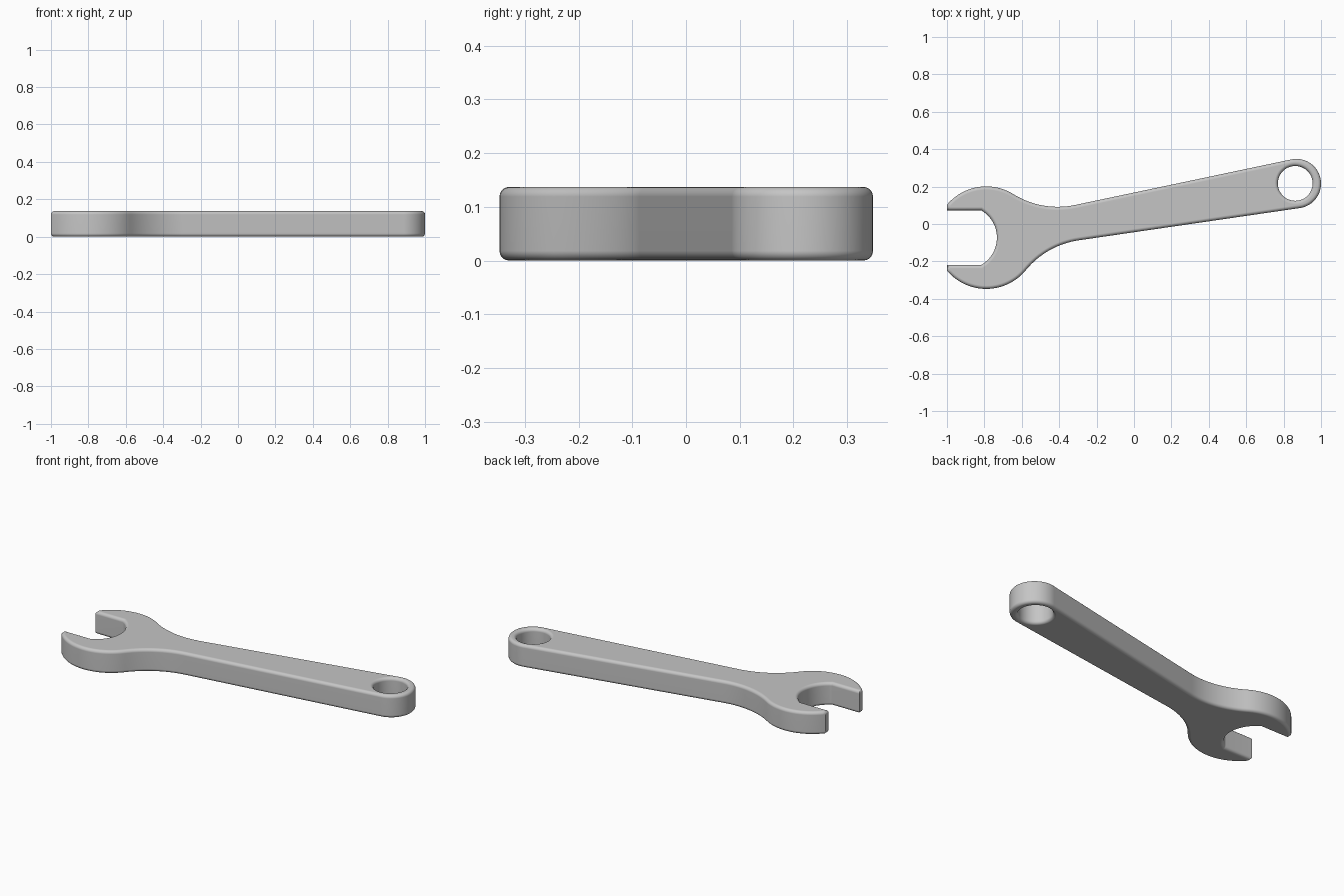
import bpy, bmesh
from math import sin, cos, pi, tau, sqrt, atan2, radians
from mathutils import Vector

if "Cube" in bpy.data.objects:
    bpy.data.objects.remove(bpy.data.objects["Cube"], do_unlink=True)

THICK, ROUND, FILLET = 0.137, 0.018, 0.45
HEAD, HEAD_R = Vector((-0.79, -0.073)), 0.274
JAW, JAW_R = Vector((-0.902, -0.073)), 0.169
EYE, EYE_R = Vector((0.868, 0.216)), 0.132
HOLE, HOLE_R = Vector((0.862, 0.217)), 0.093
HOLE_N = 48


def polar(a):
    return Vector((cos(a), sin(a)))


def angle(v):
    return atan2(v.y, v.x)


def arc(centre, r, a0, a1, n, ccw=True):
    sweep = (a1 - a0) % tau if ccw else -((a0 - a1) % tau)
    return [centre + r * polar(a0 + sweep * i / n) for i in range(n + 1)]


def fillet_centre(normal, along):
    """Centre of the arc touching both the head circle and a handle edge."""
    edge = EYE + EYE_R * normal
    d = (HEAD - edge).dot(normal)
    reach = sqrt((HEAD_R + FILLET) ** 2 - (FILLET - d) ** 2)
    return HEAD + along * reach + normal * (FILLET - d)


def inset(loop, d):
    """Move a closed loop to its left by d, with mitred corners."""
    out = []
    for i, p in enumerate(loop):
        a = (p - loop[i - 1]).normalized()
        b = (loop[(i + 1) % len(loop)] - p).normalized()
        na, nb = Vector((-a.y, a.x)), Vector((-b.y, b.x))
        out.append(p + (na + nb) * d / (1 + na.dot(nb)))
    return out


# Outline: lower jaw, handle, eye, upper jaw, then back round the mouth
low, high = radians(8.3), radians(11.9)
n_low, n_high = polar(low - pi / 2), polar(high + pi / 2)
f_low = fillet_centre(n_low, polar(low))
f_high = fillet_centre(n_high, polar(high))
half = sqrt(HEAD_R ** 2 - (HEAD.x + 1) ** 2)
tip = Vector((-1 - HEAD.x, half))
outline = arc(HEAD, HEAD_R, angle(Vector((tip.x, -half))), angle(f_low - HEAD), 28)
outline += arc(f_low, FILLET, angle(HEAD - f_low), angle(-n_low), 16, False)[1:]
eye_start = len(outline)
outline += arc(EYE, EYE_R, angle(n_low), angle(n_high), 36)
eye_end = len(outline) - 1
outline += arc(f_high, FILLET, angle(-n_high), angle(HEAD - f_high), 16, False)
outline += arc(HEAD, HEAD_R, angle(f_high - HEAD), angle(tip), 24)[1:]
mouth = arc(JAW, JAW_R, pi / 3, -pi / 3, 24, False)
outline += [Vector((-1, mouth[0].y))] + mouth + [Vector((-1, mouth[-1].y))]
hole = [HOLE + HOLE_R * polar(-tau * i / HOLE_N) for i in range(HOLE_N)]

# Rounded wall section: inset and height of each layer
steps = [i * pi / 10 for i in range(6)]
section = [(ROUND * (1 - sin(t)), ROUND * (1 - cos(t))) for t in steps]
section += [(d, THICK - z) for d, z in reversed(section)]

bm = bmesh.new()
walls = []
for loop in (outline, hole):
    rings = [[bm.verts.new((p.x, p.y, z)) for p in inset(loop, d)] for d, z in section]
    walls.append(rings)
    n = len(loop)
    for lower, upper in zip(rings, rings[1:]):
        for i in range(n):
            j = (i + 1) % n
            bm.faces.new((lower[i], lower[j], upper[j], upper[i]))

# Flat caps, each split above and below the hole into a body and an eye face
below = round(HOLE_N * (pi / 2 - low) / tau)
above = round(HOLE_N * (3 * pi / 2 - high) / tau)
for layer in (0, -1):
    outer, inner = (rings[layer] for rings in walls)
    eye = outer[eye_start:eye_end + 1] + inner[above:] + inner[:below + 1]
    body = outer[eye_end:] + outer[:eye_start + 1] + inner[below:above + 1]
    bm.faces.new(eye)
    bm.faces.new(body)
bmesh.ops.recalc_face_normals(bm, faces=bm.faces[:])

mesh = bpy.data.meshes.new("wrench_body")
bm.to_mesh(mesh)
bm.free()
wrench = bpy.data.objects.new("wrench_body", mesh)
bpy.context.collection.objects.link(wrench)

# Steel grey
steel = bpy.data.materials.new("steel_grey")
steel.use_nodes = True
colour = (0.56, 0.56, 0.56, 1)
steel.diffuse_color = colour
steel.node_tree.nodes["Principled BSDF"].inputs["Base Color"].default_value = colour
mesh.materials.append(steel)

# Smooth walls with flat caps
bpy.ops.object.select_all(action="DESELECT")
wrench.select_set(True)
bpy.context.view_layer.objects.active = wrench
bpy.ops.object.shade_smooth_by_angle(angle=radians(38))
weighted = wrench.modifiers.new("flat_caps", "WEIGHTED_NORMAL")
weighted.keep_sharp = True
